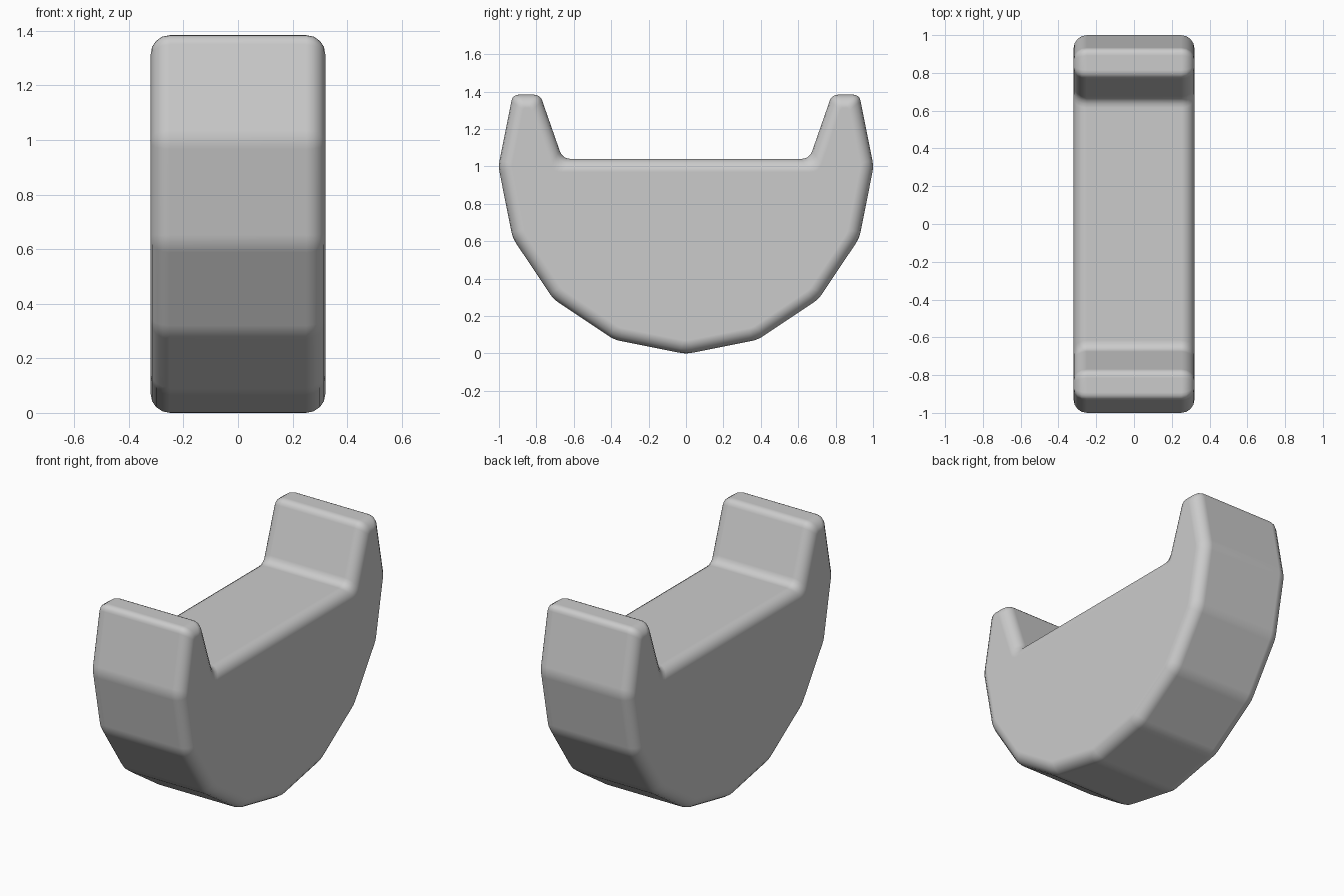
import bpy, bmesh, math
from mathutils import Vector

cube = bpy.data.objects.get("Cube")
if cube:
    bpy.data.objects.remove(cube, do_unlink=True)

HALF_WIDTH = 0.32
EDGE = 0.07          # rounding along the two side rims
STEPS = 4

# Side profile (y, z): sixteen-sided arc, then the notch between the two horns
RADIUS = 1.003
profile = []
for i in range(11):
    a = math.radians(157.5 + 22.5 * i)
    profile.append(Vector((RADIUS * math.cos(a), 1 + RADIUS * math.sin(a))))
top = profile[0].y
profile += [Vector(p) for p in ((0.78, top), (0.66, 1.04), (-0.66, 1.04), (-0.78, top))]


def offset_ring(d):
    """Profile moved inward by d, with each corner softly rounded."""
    n = len(profile)
    ring = []
    for i, p in enumerate(profile):
        u = (p - profile[i - 1]).normalized()
        v = (profile[(i + 1) % n] - p).normalized()
        n1, n2 = Vector((-u.y, u.x)), Vector((-v.y, v.x))
        c = p + (n1 + n2) * (d / (1 + n1.dot(n2)))
        concave = u.x * v.y - u.y * v.x < 0
        t = 0.045 if concave else 0.035 * (1 - 0.6 * d / EDGE)
        a, b = c - u * t, c + v * t
        for k in range(STEPS + 1):
            s = k / STEPS
            ring.append(a * (1 - s) ** 2 + c * (2 * s * (1 - s)) + b * s ** 2)
    return ring


# Cross-section stations from one side cap to the other
angles = [math.pi / 2 * k / STEPS for k in range(STEPS + 1)]
half = [(HALF_WIDTH - EDGE + EDGE * math.cos(a), EDGE * (1 - math.sin(a))) for a in angles]
stations = half + [(-x, d) for x, d in reversed(half)]

bm = bmesh.new()
rings = [[bm.verts.new((x, q.x, q.y)) for q in offset_ring(d)] for x, d in stations]
for r0, r1 in zip(rings, rings[1:]):
    for i in range(len(r0)):
        bm.faces.new((r0[i - 1], r0[i], r1[i], r1[i - 1]))
bm.faces.new(rings[0])
bm.faces.new(rings[-1])
bmesh.ops.recalc_face_normals(bm, faces=bm.faces)
for f in bm.faces:
    f.smooth = True

mesh = bpy.data.meshes.new("horned_cradle")
bm.to_mesh(mesh)
bm.free()
body = bpy.data.objects.new("horned_cradle", mesh)
bpy.context.collection.objects.link(body)

# Keep the large faces flat and shade only the rounded rims
body.modifiers.new("Flat faces", 'WEIGHTED_NORMAL').weight = 100

# Plain grey
grey = bpy.data.materials.new("plain_grey")
grey.use_nodes = True
colour = (0.6, 0.6, 0.6, 1)
grey.diffuse_color = colour
for node in grey.node_tree.nodes:
    if node.type == 'BSDF_PRINCIPLED':
        node.inputs["Base Color"].default_value = colour
mesh.materials.append(grey)
